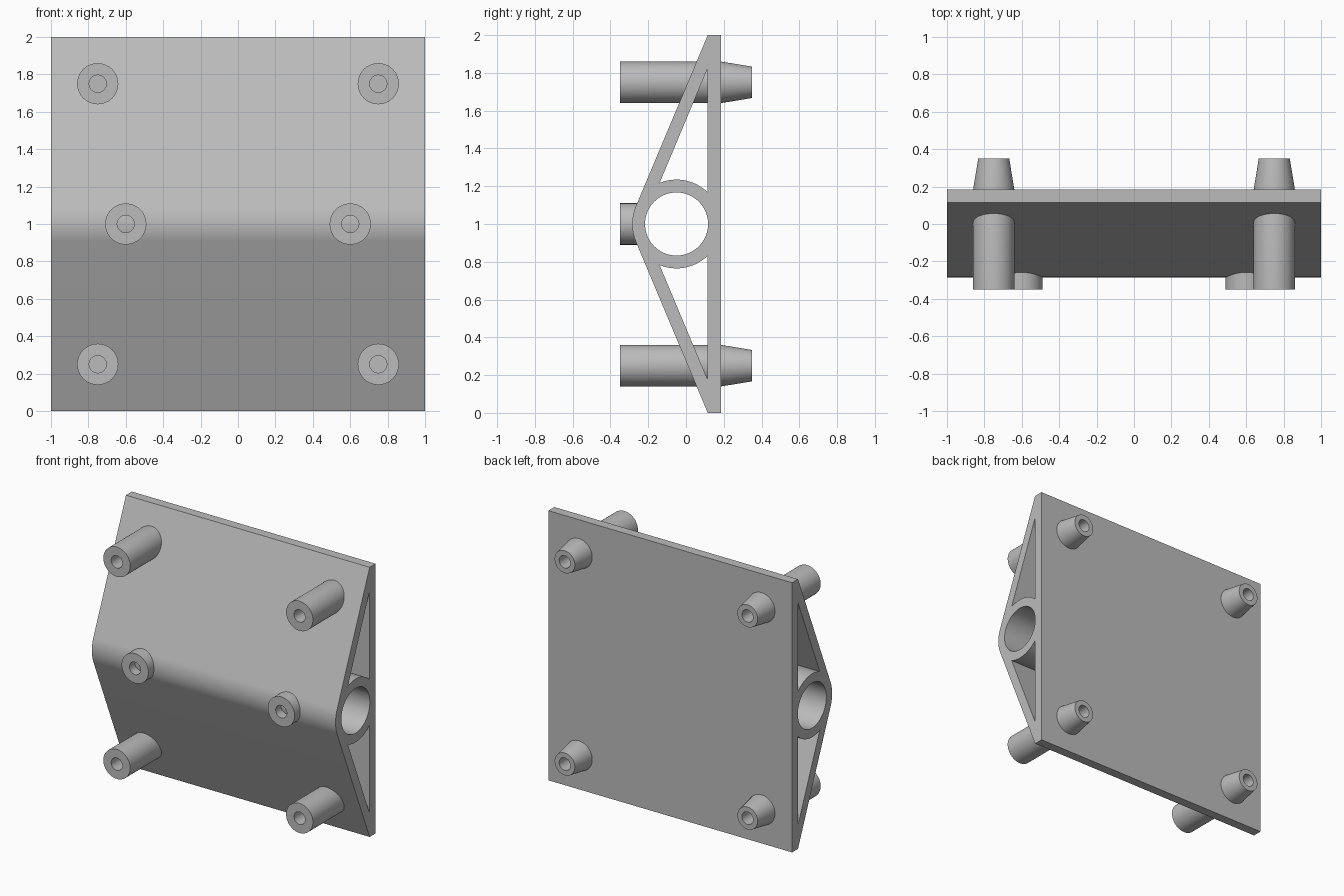
import bpy, bmesh
from math import sin, cos, pi, asin, atan2, sqrt, radians, tan
from mathutils import Matrix, Vector

if "Cube" in bpy.data.objects:
    bpy.data.objects.remove(bpy.data.objects["Cube"])

grey = bpy.data.materials.new("plain grey")
grey.use_nodes = True
COLOUR = (0.5, 0.5, 0.5, 1)
grey.diffuse_color = COLOUR
grey.node_tree.nodes["Principled BSDF"].inputs["Base Color"].default_value = COLOUR

# Main dimensions of the side profile (y, z)
FRONT, BACK = 0.115, 0.185        # plate faces
CY, R_OUT, R_IN = -0.05, 0.235, 0.167
reach = FRONT - CY
slope = atan2(reach, 1) + asin(R_OUT / sqrt(reach ** 2 + 1))   # wall lean from vertical


def finish(obj):
    obj.data.materials.clear()
    obj.data.materials.append(grey)
    bpy.ops.object.select_all(action='DESELECT')
    obj.select_set(True)
    bpy.context.view_layer.objects.active = obj
    bpy.ops.object.shade_smooth_by_angle(angle=radians(30))


def arc(radius, start, end, steps):
    """Points round the tube axis, as (y, height above the axis)."""
    return [(CY + radius * cos(start + (end - start) * i / steps),
             radius * sin(start + (end - start) * i / steps)) for i in range(steps + 1)]


# Outer outline: plate edge, two leaning walls and the rounded nose
nose = arc(R_OUT, pi - slope, pi + slope, 20)
outline = [(BACK, -1), (BACK, 1), (FRONT, 1)] + nose + [(FRONT, -1)]

# Round channel
channel = arc(R_IN, 0, 2 * pi, 64)[:-1]

# Three-cornered openings between wall, plate and tube
offset = R_OUT - R_IN
apex = (FRONT, 1 - offset / sin(slope))
a_plate = atan2(sqrt(R_OUT ** 2 - reach ** 2), reach)
a_wall = pi - slope - atan2(sqrt(R_OUT ** 2 - R_IN ** 2), R_IN)
upper = [apex] + arc(R_OUT, a_plate, a_wall, 20)
lower = [(y, -h) for y, h in upper]

# Extruded body
curve = bpy.data.curves.new("bracket_body", 'CURVE')
curve.dimensions = '2D'
curve.fill_mode = 'BOTH'
curve.extrude = 1
for loop in (outline, channel, upper, lower):
    spline = curve.splines.new('POLY')
    spline.points.add(len(loop) - 1)
    for point, (y, h) in zip(spline.points, loop):
        point.co = (y, h, 0, 1)
    spline.use_cyclic_u = True
temp = bpy.data.objects.new("bracket_profile", curve)
bpy.context.collection.objects.link(temp)
bpy.context.view_layer.update()
mesh = bpy.data.meshes.new_from_object(temp.evaluated_get(bpy.context.evaluated_depsgraph_get()))
bpy.data.objects.remove(temp)
mesh.transform(Matrix(((0, 0, 1, 0), (1, 0, 0, 0), (0, 1, 0, 1), (0, 0, 0, 1))))
bm = bmesh.new()
bm.from_mesh(mesh)
bmesh.ops.remove_doubles(bm, verts=bm.verts, dist=0.0001)
bmesh.ops.recalc_face_normals(bm, faces=bm.faces)
bm.to_mesh(mesh)
bm.free()
body = bpy.data.objects.new("bracket_body", mesh)
bpy.context.collection.objects.link(body)
finish(body)


def lathe(name, x, z, profile, sides=48):
    """Turn (radius, y) points about an axis along y."""
    bm = bmesh.new()
    verts = [bm.verts.new((r, y, 0)) for r, y in profile]
    edges = [bm.edges.new(pair) for pair in zip(verts, verts[1:])]
    bmesh.ops.spin(bm, geom=verts + edges, cent=(0, 0, 0), axis=(0, 1, 0),
                   angle=2 * pi, steps=sides)
    bmesh.ops.remove_doubles(bm, verts=bm.verts, dist=0.0001)
    bmesh.ops.recalc_face_normals(bm, faces=bm.faces)
    mesh = bpy.data.meshes.new(name)
    bm.to_mesh(mesh)
    bm.free()
    obj = bpy.data.objects.new(name, mesh)
    obj.location = (x, 0, z)
    bpy.context.collection.objects.link(obj)
    finish(obj)


# Posts with blind bores; the corner ones run through the plate and taper behind it
POST, TIP, BORE, START, END = 0.11, 0.083, 0.046, -0.35, 0.35
front_end = [(0, START + 0.2), (BORE, START + 0.2), (BORE, START), (POST, START)]
corner = front_end + [(POST, BACK), (TIP, END), (BORE, END), (BORE, END - 0.15), (0, END - 0.15)]
short = [(0, -0.25), (BORE, -0.25), (BORE, START), (POST, START), (POST, -0.24), (0, -0.24)]

for side, sx in (("left", 1), ("right", -1)):
    for level, z in (("upper", 1.75), ("lower", 0.25)):
        lathe(f"{level}_{side}_post", sx * 0.75, z, corner)
    lathe(f"middle_{side}_post", sx * 0.6, 1, short)
